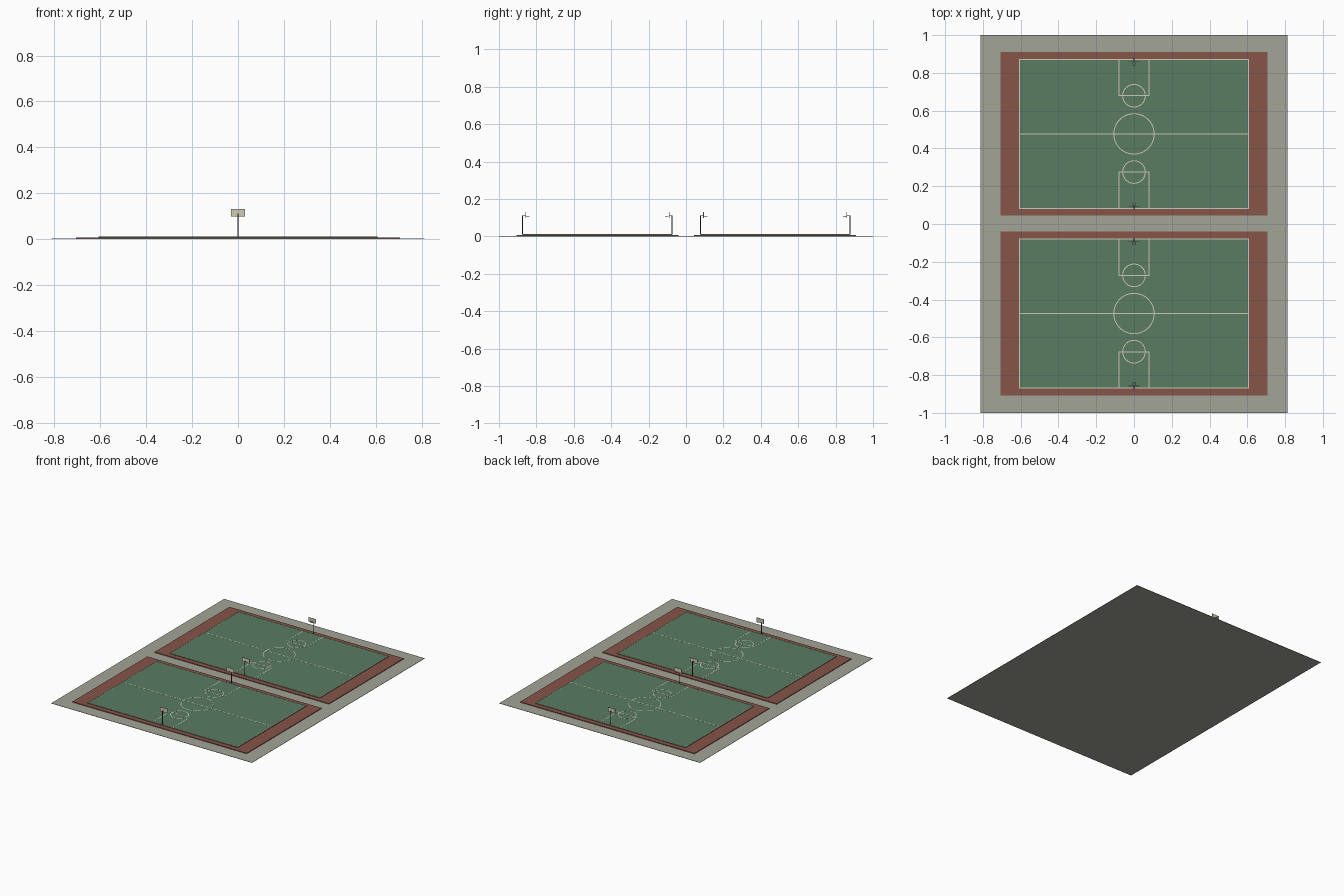
import bpy, bmesh, math
from mathutils import Matrix

if "Cube" in bpy.data.objects:
    bpy.data.objects.remove(bpy.data.objects["Cube"])


def mat(name, rgb):
    m = bpy.data.materials.new(name)
    m.diffuse_color = (*rgb, 1)
    m.use_nodes = True
    m.node_tree.nodes["Principled BSDF"].inputs["Base Color"].default_value = m.diffuse_color
    return m


CONCRETE = mat("concrete", (0.36, 0.37, 0.31))
RED = mat("red_surface", (0.24, 0.09, 0.065))
GREEN = mat("green_surface", (0.10, 0.20, 0.12))
PAINT = mat("line_paint", (0.62, 0.60, 0.48))
BOARD = mat("board_cream", (0.62, 0.60, 0.45))
STEEL = mat("dark_steel", (0.07, 0.07, 0.07))


def finish(name, bm, material):
    bmesh.ops.recalc_face_normals(bm, faces=bm.faces)
    me = bpy.data.meshes.new(name)
    bm.to_mesh(me)
    bm.free()
    me.materials.append(material)
    ob = bpy.data.objects.new(name, me)
    bpy.context.collection.objects.link(ob)
    return ob


def add_box(bm, x0, x1, y0, y1, z0, z1):
    m = (Matrix.Translation(((x0 + x1) / 2, (y0 + y1) / 2, (z0 + z1) / 2))
         @ Matrix.Diagonal((abs(x1 - x0), abs(y1 - y0), z1 - z0, 1)))
    bmesh.ops.create_cube(bm, size=1, matrix=m)


def box(name, material, *dims):
    bm = bmesh.new()
    add_box(bm, *dims)
    return finish(name, bm, material)


def add_ring(bm, cy, r, w, z0, z1, n=32):
    # flat ring with a rectangular section, centred on x = 0
    rows = []
    for i in range(n):
        a = math.tau * i / n
        rows.append([bm.verts.new((rr * math.cos(a), cy + rr * math.sin(a), z))
                     for rr, z in ((r - w / 2, z0), (r + w / 2, z0),
                                   (r + w / 2, z1), (r - w / 2, z1))])
    for i in range(n):
        p, q = rows[i], rows[(i + 1) % n]
        for k in range(4):
            bm.faces.new((p[k], p[(k + 1) % 4], q[(k + 1) % 4], q[k]))


W = 0.005                      # painted line width
HX, HY = 0.608, 0.397          # half size of the playing area
Z0, Z1 = 0.011, 0.0125         # painted line heights

# concrete ground slab
box("ground_slab", CONCRETE, -0.813, 0.813, -1, 1, 0, 0.002)

for court, cy in (("front", -0.474), ("back", 0.477)):
    # surface layers
    box(court + "_court_border", RED, -0.706, 0.706, cy - 0.433, cy + 0.433, 0.002, 0.007)
    box(court + "_court_floor", GREEN, -HX, HX, cy - HY, cy + HY, 0.007, 0.012)

    # painted markings
    bm = bmesh.new()
    for s in (-1, 1):
        add_box(bm, s * HX, s * (HX - W), cy - HY, cy + HY, Z0, Z1)
        add_box(bm, -HX + W, HX - W, cy + s * HY, cy + s * (HY - W), Z0, Z1)
        for t in (-1, 1):
            add_box(bm, t * 0.083, t * (0.083 - W), cy + s * 0.202, cy + s * (HY - W), Z0, Z1)
        add_box(bm, -0.083, 0.083, cy + s * 0.2, cy + s * (0.2 + W), Z0, Z1)
        add_ring(bm, cy + s * 0.202, 0.06, W, Z0, Z1)
    add_box(bm, -HX + W, HX - W, cy - W / 2, cy + W / 2, Z0, Z1)
    add_ring(bm, cy, 0.107, W, Z0, Z1, 48)
    finish(court + "_court_lines", bm, PAINT)

    # hoops at both ends
    for end, s in (("near", -1), ("far", 1)):
        tag = f"{court}_{end}_"
        bm = bmesh.new()
        bmesh.ops.create_cone(bm, cap_ends=True, segments=12, radius1=0.0025, radius2=0.0025,
                              depth=0.102,
                              matrix=Matrix.Translation((0, cy + s * 0.399, 0.061)))
        finish(tag + "hoop_pole", bm, STEEL)
        box(tag + "hoop_arm", STEEL, -0.0015, 0.0015, cy + s * 0.399, cy + s * 0.384, 0.108, 0.111)
        box(tag + "backboard", BOARD, -0.03, 0.03, cy + s * 0.382, cy + s * 0.385, 0.099, 0.131)
        bm = bmesh.new()
        add_ring(bm, cy + s * 0.372, 0.009, 0.0015, 0.1045, 0.106, 20)
        finish(tag + "hoop_rim", bm, STEEL)
